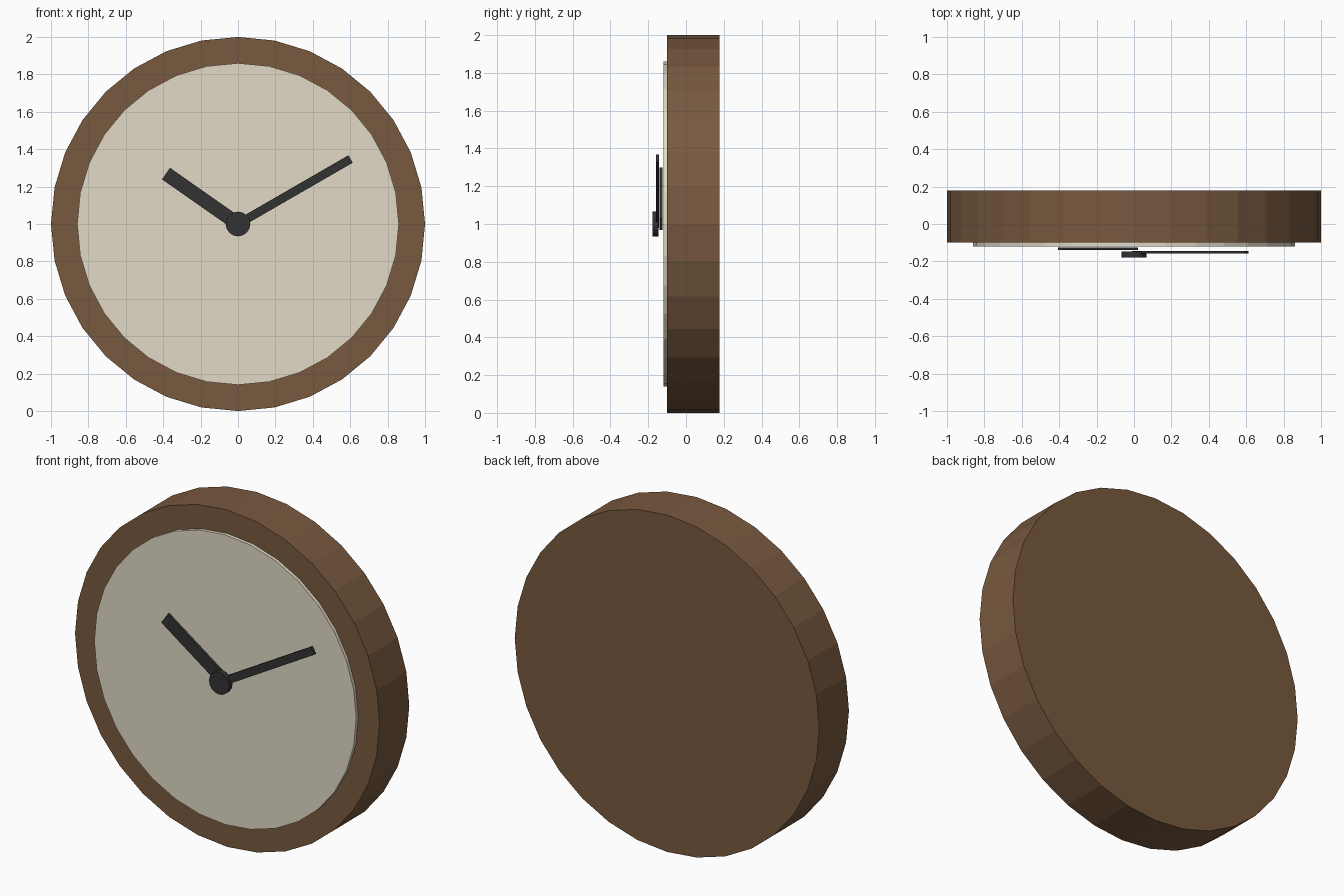
import bpy
import math
from mathutils import Matrix, Vector

if "Cube" in bpy.data.objects:
    bpy.data.objects.remove(bpy.data.objects["Cube"], do_unlink=True)

CENTRE_Z = 1.0


def make_material(name, rgb):
    mat = bpy.data.materials.new(name)
    mat.use_nodes = True
    mat.diffuse_color = (*rgb, 1)
    mat.node_tree.nodes["Principled BSDF"].inputs["Base Color"].default_value = (*rgb, 1)
    return mat


brown = make_material("brown wood", (0.19, 0.10, 0.05))
cream = make_material("cream", (0.76, 0.70, 0.565))
black = make_material("soft black", (0.032, 0.032, 0.032))


def disc(name, radius, y_front, y_back, sides, mat):
    """Flat-shaded cylinder along y with a vertex at the top."""
    bpy.ops.mesh.primitive_cylinder_add(vertices=sides, radius=radius, depth=y_back - y_front)
    obj = bpy.context.object
    obj.name = name
    obj.data.transform(Matrix.Rotation(math.pi / 2, 4, 'X'))
    obj.location = (0, (y_front + y_back) / 2, CENTRE_Z)
    obj.data.materials.append(mat)
    return obj


def hand(name, length, width, y_front, y_back, degrees, mat):
    """Flat bar that starts at the pivot and turns clockwise from upright."""
    bpy.ops.mesh.primitive_cube_add(size=1)
    obj = bpy.context.object
    obj.name = name
    obj.data.transform(Matrix.Translation(Vector((0, 0, 0.5))))
    obj.data.transform(Matrix.Diagonal((width, y_back - y_front, length, 1)))
    obj.rotation_euler.y = math.radians(degrees)
    obj.location = (0, (y_front + y_back) / 2, CENTRE_Z)
    obj.data.materials.append(mat)
    return obj


# Case and raised dial
disc("clock_case", 1.0, -0.10, 0.178, 32, brown)
disc("dial", 0.86, -0.12, -0.09, 32, cream)

# Hands, stacked in front of the dial, and the pivot cap
hand("hour_hand", 0.47, 0.075, -0.14, -0.125, -55, black)
hand("minute_hand", 0.695, 0.046, -0.159, -0.144, 60, black)
disc("pivot_cap", 0.066, -0.178, -0.146, 16, black)
